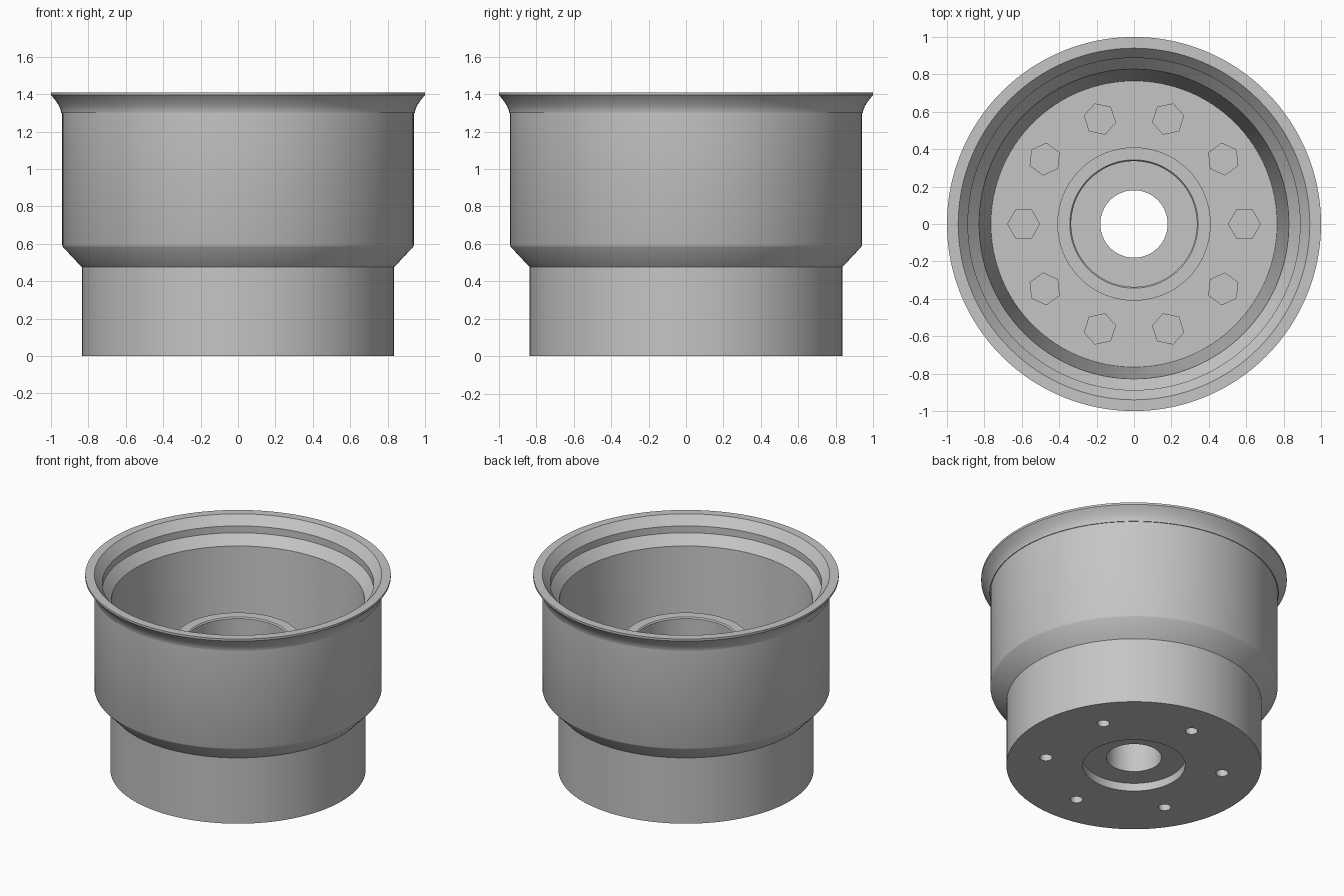
import bpy, bmesh, math
from mathutils import Matrix

cube = bpy.data.objects.get("Cube")
if cube:
    bpy.data.objects.remove(cube, do_unlink=True)

GREY = (0.56, 0.56, 0.56, 1.0)
metal = bpy.data.materials.new("grey metal")
metal.use_nodes = True
metal.diffuse_color = GREY
metal.node_tree.nodes["Principled BSDF"].inputs["Base Color"].default_value = GREY


def add_object(name, bm):
    mesh = bpy.data.meshes.new(name)
    bmesh.ops.recalc_face_normals(bm, faces=bm.faces)
    bm.to_mesh(mesh)
    bm.free()
    mesh.materials.append(metal)
    obj = bpy.data.objects.new(name, mesh)
    bpy.context.collection.objects.link(obj)
    return obj


def select_only(obj):
    bpy.ops.object.select_all(action='DESELECT')
    obj.select_set(True)
    bpy.context.view_layer.objects.active = obj


def lathe(name, profile, steps=128):
    """Revolve a closed (radius, height) outline around z."""
    bm = bmesh.new()
    verts = [bm.verts.new((r, 0, z)) for r, z in profile]
    edges = [bm.edges.new((verts[i - 1], verts[i])) for i in range(len(verts))]
    bmesh.ops.spin(bm, geom=verts + edges, cent=(0, 0, 0), axis=(0, 0, 1),
                   angle=math.tau, steps=steps, use_merge=True)
    bmesh.ops.remove_doubles(bm, verts=bm.verts, dist=1e-5)
    return add_object(name, bm)


def ring_of_prisms(name, count, sides, radius, ring, low, high, start=0.0):
    """Upright prisms on a circle, each with a corner pointing outwards."""
    bm = bmesh.new()
    for i in range(count):
        turn = Matrix.Rotation(start + i * math.tau / count, 4, 'Z')
        place = Matrix.Translation((ring, 0, (low + high) / 2))
        corner = Matrix.Rotation(-math.pi / 2, 4, 'Z')
        bmesh.ops.create_cone(bm, cap_ends=True, segments=sides, radius1=radius,
                              radius2=radius, depth=high - low,
                              matrix=turn @ place @ corner)
    return add_object(name, bm)


FLOOR = 0.2
TOP = 1.41

# Flared underside of the rim lip
flare = [(0.945 + 0.055 * t ** 1.6, 1.3 + 0.095 * t)
         for t in (i / 8 for i in range(9))]

# Outer shell, rim, bead seat, inner barrel, hub, bore and hub recess
outside = [(0.835, 0), (0.835, 0.475), (0.936, 0.583), (0.94, 0.593), (0.94, 1.3)]
inside = [(1.0, TOP), (0.94, TOP), (0.888, 1.347), (0.888, 1.297),
          (0.828, 1.23), (0.765, FLOOR)]
hub = [(0.41, FLOOR), (0.41, 0.944), (0.343, 0.944), (0.336, 0.935),
       (0.336, 0.28), (0.18, 0.28), (0.18, 0.058), (0.335, 0.058), (0.335, 0)]
wheel = lathe("wheel_body", outside + flare + inside + hub)

# Bolt holes in the mounting face
cutter = ring_of_prisms("bolt_hole_cutter", 6, 32, 0.041, 0.585, -0.05, 0.12,
                        math.radians(30))
cutter.hide_render = True
cut = wheel.modifiers.new("bolt_holes", 'BOOLEAN')
cut.operation = 'DIFFERENCE'
cut.solver = 'EXACT'
cut.object = cutter
select_only(wheel)
bpy.ops.object.modifier_apply(modifier=cut.name)
bpy.data.objects.remove(cutter, do_unlink=True)
bpy.ops.object.shade_smooth_by_angle(angle=math.radians(25))

# Hexagonal nuts on the inner floor
ring_of_prisms("hex_nuts", 10, 6, 0.088, 0.59, FLOOR - 0.01, FLOOR + 0.06)
